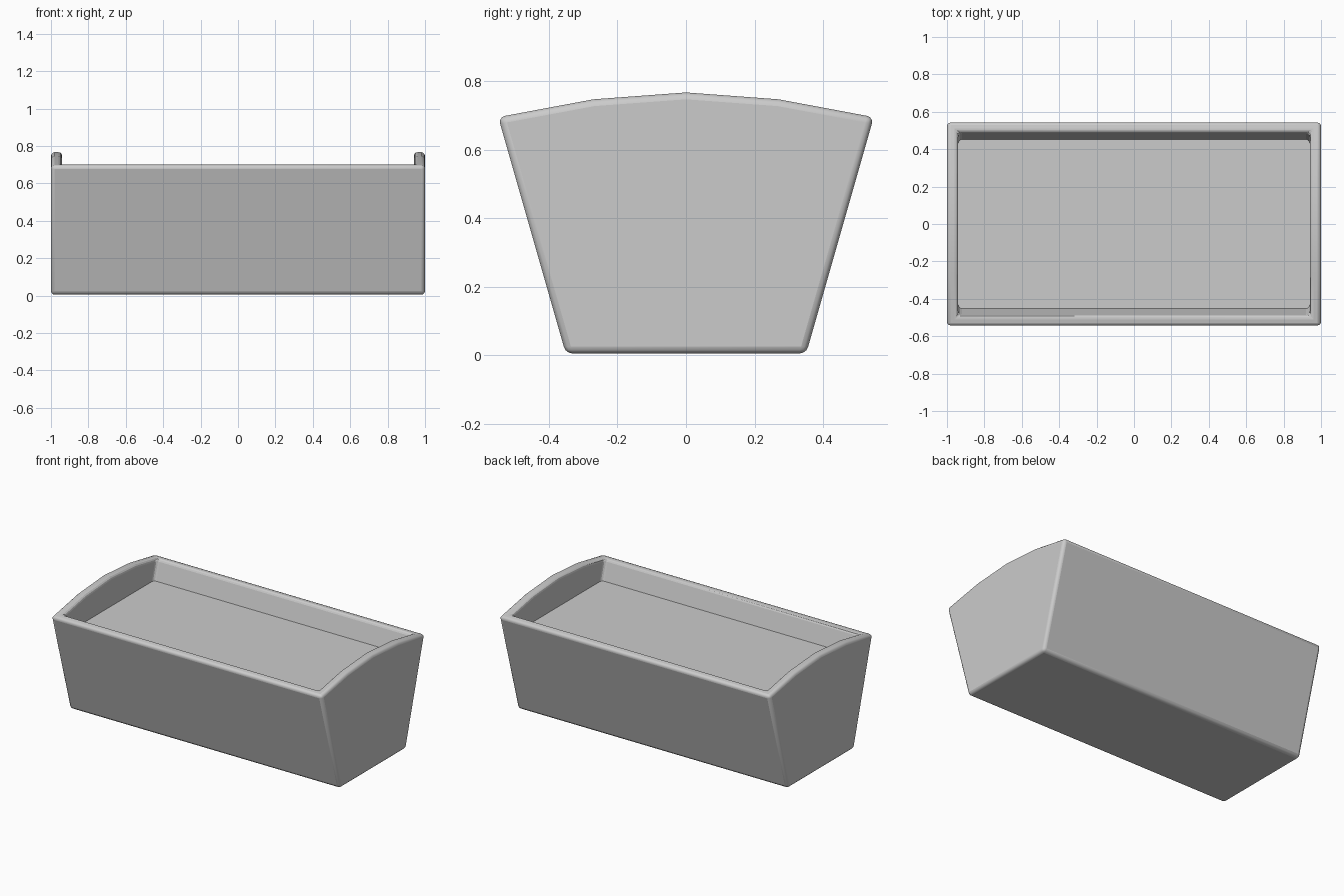
import bpy, bmesh

if "Cube" in bpy.data.objects:
    bpy.data.objects.remove(bpy.data.objects["Cube"])


def prism(name, profile, half_x):
    """Extrude a (y, z) profile symmetrically along x."""
    bm = bmesh.new()
    face = bm.faces.new([bm.verts.new((-half_x, y, z)) for y, z in profile])
    ext = bmesh.ops.extrude_face_region(bm, geom=[face])
    verts = [v for v in ext["geom"] if isinstance(v, bmesh.types.BMVert)]
    bmesh.ops.translate(bm, verts=verts, vec=(2 * half_x, 0, 0))
    bmesh.ops.recalc_face_normals(bm, faces=bm.faces)
    mesh = bpy.data.meshes.new(name)
    bm.to_mesh(mesh)
    bm.free()
    obj = bpy.data.objects.new(name, mesh)
    bpy.context.collection.objects.link(obj)
    return obj


def symmetric(half):
    """Complete a profile from its +y half (bottom to top)."""
    return half + [(-y, z) for y, z in reversed(half) if y > 0]


# Tapered trough with arched ends
arch = [(0.27, 0.747), (0, 0.767)]
trough = prism("trough", symmetric([(0.351, 0.005), (0.548, 0.695)] + arch), 1.0)

# Hollow of the trough
cutter = prism("hollow_cutter", symmetric([(0.311, 0.08), (0.519, 0.80)]), 0.94)
cutter.hide_render = True
cutter.hide_viewport = True

cut = trough.modifiers.new("hollow", "BOOLEAN")
cut.operation = "DIFFERENCE"
cut.solver = "EXACT"
cut.object = cutter

# Softened rim and corners
bevel = trough.modifiers.new("soft_edges", "BEVEL")
bevel.width = 0.02
bevel.segments = 3
bevel.limit_method = "ANGLE"
bevel.angle_limit = 0.5

# Flat filling seen inside the trough
filling = prism("filling", symmetric([(0.455, 0.50), (0.475, 0.57)]), 0.96)

bpy.ops.object.select_all(action="DESELECT")
trough.select_set(True)
bpy.context.view_layer.objects.active = trough
bpy.ops.object.shade_smooth_by_angle(angle=0.6)
